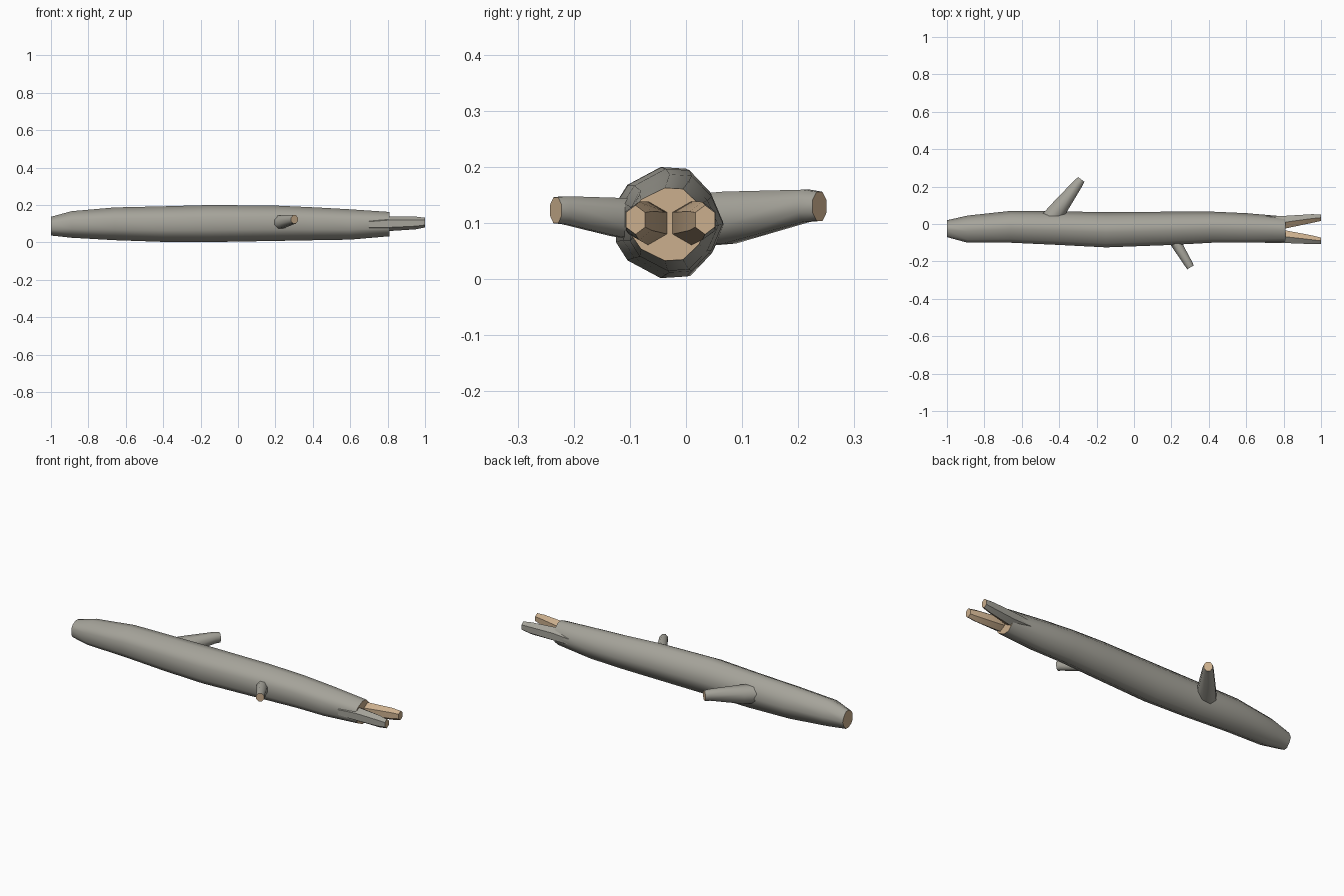
import bpy, bmesh, math
from mathutils import Vector

if "Cube" in bpy.data.objects:
    bpy.data.objects.remove(bpy.data.objects["Cube"])


def material(name, rgb):
    m = bpy.data.materials.new(name)
    m.diffuse_color = (*rgb, 1)
    m.use_nodes = True
    m.node_tree.nodes["Principled BSDF"].inputs["Base Color"].default_value = m.diffuse_color
    return m


bark = material("grey bark", (0.38, 0.37, 0.325))
wood = material("cut wood", (0.60, 0.43, 0.27))


def ngon(n, phase=0.0):
    return [(math.cos(2 * math.pi * i / n + phase), math.sin(2 * math.pi * i / n + phase))
            for i in range(n)]


def limb(name, rings, profile, across, inner=None):
    """Loft rings of (centre, half width, half height); across is the width direction."""
    across = Vector(across).normalized()
    up = Vector((0, 0, 1))
    bm = bmesh.new()
    loops = [[bm.verts.new(Vector(c) + across * (w * u) + up * (h * v)) for u, v in profile]
             for c, w, h in rings]
    n = len(profile)
    for a, b in zip(loops, loops[1:]):
        for i in range(n):
            bm.faces.new((a[i], a[(i + 1) % n], b[(i + 1) % n], b[i]))
    caps = [bm.faces.new(loops[0]), bm.faces.new(loops[-1])]
    bmesh.ops.recalc_face_normals(bm, faces=bm.faces)
    for f in bm.faces:
        split_side = inner is not None and f.normal.y * inner > 0.3
        f.material_index = 1 if f in caps or split_side else 0
    mesh = bpy.data.meshes.new(name)
    bm.to_mesh(mesh)
    bm.free()
    mesh.materials.append(bark)
    mesh.materials.append(wood)
    ob = bpy.data.objects.new(name, mesh)
    bpy.context.collection.objects.link(ob)
    bpy.context.view_layer.objects.active = ob
    ob.select_set(True)
    bpy.ops.object.shade_smooth_by_angle(angle=math.radians(50))
    ob.select_set(False)


# Trunk: x, y min, y max, z min, z max at each ring
spans = [
    (-1.00, -0.07, 0.02, 0.037, 0.137),
    (-0.89, -0.10, 0.045, 0.025, 0.167),
    (-0.66, -0.10, 0.070, 0.012, 0.187),
    (-0.40, -0.112, 0.068, 0.003, 0.193),
    (-0.15, -0.125, 0.063, 0.002, 0.200),
    (0.20, -0.112, 0.066, 0.008, 0.197),
    (0.42, -0.100, 0.066, 0.012, 0.187),
    (0.60, -0.100, 0.058, 0.015, 0.177),
    (0.81, -0.095, 0.040, 0.033, 0.163),
]
rings = [((x, (y0 + y1) / 2, (z0 + z1) / 2), (y1 - y0) / 2, (z1 - z0) / 2)
         for x, y0, y1, z0, z1 in spans]
half = [(0.75, 0.55), (0.33, 0.97), (-0.15, 1.0), (-0.78, 0.68), (-1.0, 0.35)]
trunk_profile = [(1, 0)] + half + [(u, -v) for u, v in reversed(half)]
limb("trunk", rings, trunk_profile, (0, 1, 0))

# Side branches
limb("back_branch",
     [((-0.450, 0.020, 0.105), 0.056, 0.050),
      ((-0.405, 0.078, 0.110), 0.050, 0.050),
      ((-0.300, 0.215, 0.131), 0.029, 0.031),
      ((-0.282, 0.238, 0.130), 0.023, 0.028)],
     ngon(8, math.pi / 8), (0.8, -0.6, 0))
limb("front_branch",
     [((0.205, -0.070, 0.105), 0.034, 0.040),
      ((0.240, -0.128, 0.111), 0.030, 0.037),
      ((0.293, -0.216, 0.123), 0.024, 0.027),
      ((0.302, -0.232, 0.123), 0.022, 0.025)],
     ngon(8, math.pi / 8), (0.86, 0.51, 0))

# Forked end: bark outside, split wood inside
limb("back_prong",
     [((0.70, 0.018, 0.096), 0.028, 0.030),
      ((0.81, 0.010, 0.100), 0.039, 0.039),
      ((0.95, 0.029, 0.104), 0.027, 0.034),
      ((1.00, 0.034, 0.106), 0.020, 0.026)],
     ngon(6, math.pi / 6), (0, 1, 0), inner=-1)
limb("front_prong",
     [((0.70, -0.078, 0.096), 0.028, 0.030),
      ((0.81, -0.068, 0.100), 0.039, 0.039),
      ((0.95, -0.084, 0.104), 0.027, 0.034),
      ((1.00, -0.090, 0.106), 0.020, 0.026)],
     ngon(6, math.pi / 6), (0, 1, 0), inner=1)
